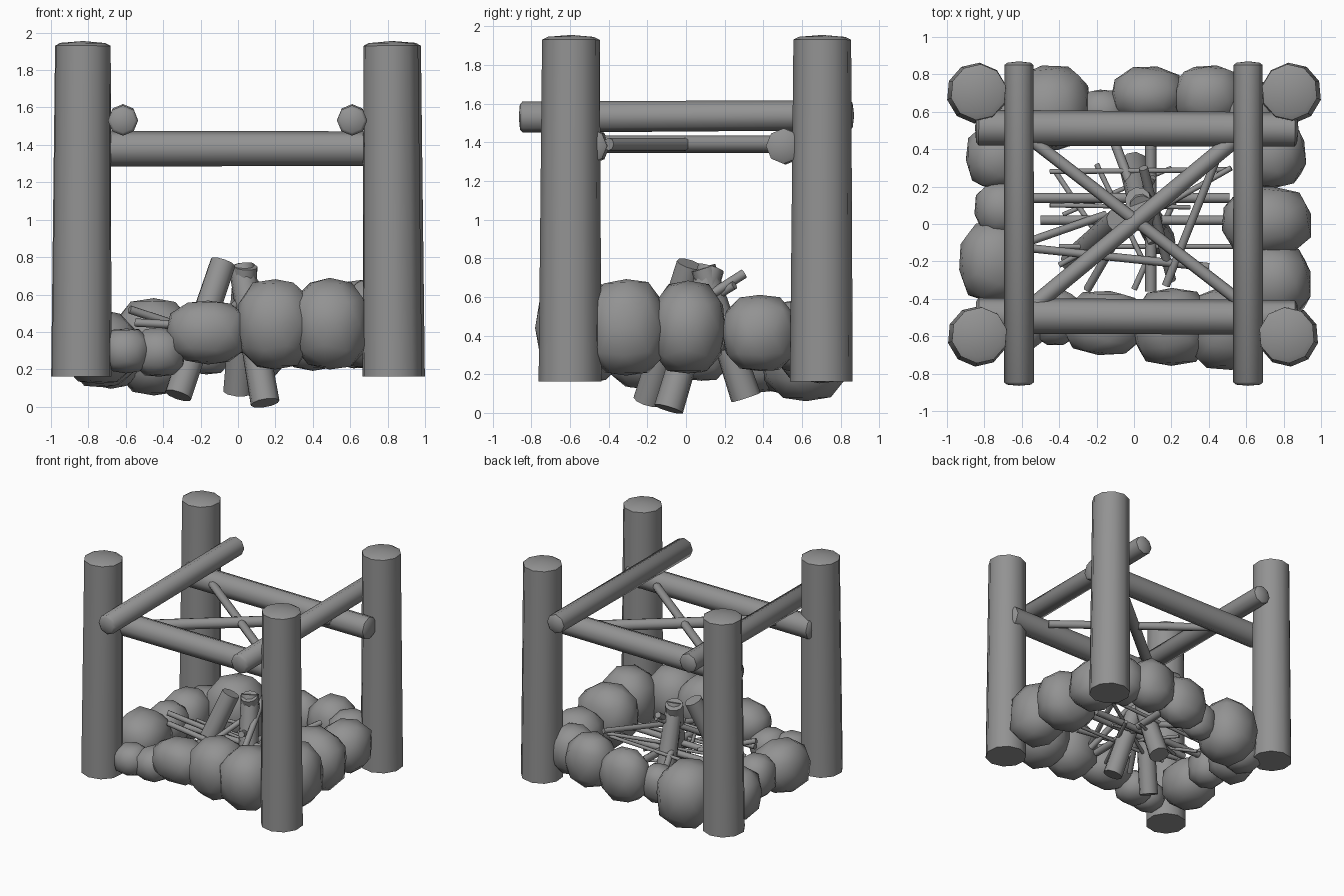
import bpy, bmesh, math, random
from mathutils import Vector, Matrix, noise

random.seed(4)

# Dark grey shared by every part
grey = bpy.data.materials.new("dark_grey")
grey.diffuse_color = (0.29, 0.29, 0.29, 1)


def finish(bm, name, angle):
    bmesh.ops.recalc_face_normals(bm, faces=bm.faces)
    me = bpy.data.meshes.new(name)
    bm.to_mesh(me)
    bm.free()
    me.materials.append(grey)
    ob = bpy.data.objects.new(name, me)
    bpy.context.collection.objects.link(ob)
    bpy.ops.object.select_all(action='DESELECT')
    bpy.context.view_layer.objects.active = ob
    ob.select_set(True)
    bpy.ops.object.shade_smooth_by_angle(angle=math.radians(angle))
    return ob


def log(name, a, b, r1, r2, sides=10, dome=0.0, foot=0.0):
    """Tapered log from a to b; dome and foot bevel the end and the start."""
    a, b = Vector(a), Vector(b)
    d = b - a
    length = d.length
    profile = [(foot, r1), (length - dome, r2)]
    if foot:
        profile.insert(0, (foot * 0.3, r1 * 0.8))
    if dome:
        profile.append((length - dome * 0.4, r2 * 0.8))
    bm = bmesh.new()
    rings = []
    for z, r in profile:
        rings.append([bm.verts.new((r * math.cos(math.tau * i / sides),
                                    r * math.sin(math.tau * i / sides), z)) for i in range(sides)])
    for lo, hi in zip(rings, rings[1:]):
        for i in range(sides):
            j = (i + 1) % sides
            bm.faces.new((lo[i], lo[j], hi[j], hi[i]))
    for ring, z in ((rings[0], 0), (rings[-1], length)):
        tip = bm.verts.new((0, 0, z))
        for i in range(sides):
            bm.faces.new((ring[i], ring[(i + 1) % sides], tip))
    rot = d.to_track_quat('Z', 'Y').to_matrix().to_4x4()
    bm.transform(Matrix.Translation(a) @ rot)
    return finish(bm, name, 50)


def rock(name, c, s):
    """Boulder: low icosphere squared off a little and jittered."""
    bm = bmesh.new()
    bmesh.ops.create_icosphere(bm, subdivisions=2, radius=1)
    bm.transform(Matrix.Rotation(random.uniform(0, 6), 4, 'Z'))
    seed = Vector(c) * 7
    for v in bm.verts:
        p = 2.7
        k = sum(abs(t) ** p for t in v.co) ** (1 / p)
        v.co *= (1.0 + 0.06 * noise.noise(v.co * 1.3 + seed)) / k
    bm.transform(Matrix.Translation(c) @ Matrix.Diagonal((*s, 1)))
    return finish(bm, name, 38)


# Corner posts
for n, (x, y) in enumerate([(-0.835, -0.6), (0.825, -0.6), (-0.84, 0.70), (0.84, 0.70)]):
    log(f"corner_post_{n}", (x, y, 0.162), (x * 0.99, y + 0.005, 1.955), 0.163, 0.15, 10, 0.025)

# Side rails (along y) resting on the cross rails (along x)
for n, x in enumerate([-0.615, 0.61]):
    log(f"side_rail_{n}", (x, -0.865, 1.53), (x, 0.87, 1.54), 0.081, 0.078, 8, 0.02, 0.02)
for n, y in enumerate([-0.49, 0.515]):
    log(f"cross_rail_{n}", (-0.85, y, 1.38), (0.88, y - 0.01, 1.38), 0.096, 0.092, 8, 0.02, 0.02)

# Diagonal braces
log("diagonal_brace_thick", (-0.53, -0.43, 1.39), (0.56, 0.47, 1.39), 0.045, 0.045, 8)
log("diagonal_brace_thin", (-0.55, 0.45, 1.39), (0.55, -0.40, 1.39), 0.033, 0.033, 8)

# Ring of stones: centre, half sizes
stones = [
    ((0.49, -0.56, 0.44), (0.21, 0.22, 0.24)), ((0.20, -0.55, 0.44), (0.21, 0.21, 0.24)),
    ((-0.16, -0.53, 0.40), (0.22, 0.17, 0.17)), ((-0.42, -0.50, 0.29), (0.14, 0.15, 0.13)),
    ((-0.60, -0.55, 0.30), (0.13, 0.13, 0.12)), ((-0.74, -0.20, 0.32), (0.20, 0.22, 0.20)),
    ((-0.70, 0.08, 0.33), (0.15, 0.15, 0.17)), ((-0.72, 0.36, 0.30), (0.18, 0.18, 0.20)),
    ((-0.45, 0.62, 0.32), (0.22, 0.23, 0.26)), ((-0.68, 0.52, 0.28), (0.17, 0.17, 0.18)),
    ((-0.17, 0.60, 0.32), (0.14, 0.12, 0.15)), ((0.08, 0.69, 0.36), (0.20, 0.15, 0.21)),
    ((0.40, 0.68, 0.40), (0.19, 0.17, 0.21)), ((0.62, 0.60, 0.40), (0.17, 0.17, 0.19)),
    ((0.73, 0.38, 0.41), (0.19, 0.19, 0.20)), ((0.71, 0.01, 0.44), (0.24, 0.19, 0.24)),
    ((0.74, -0.31, 0.44), (0.21, 0.21, 0.25)),
]
for n, (c, s) in enumerate(stones):
    rock(f"ring_stone_{n}", c, s)

# Short firewood logs leaning together
log("firewood_left", (-0.32, -0.20, 0.06), (-0.08, 0.02, 0.77), 0.075, 0.07, 10)
log("firewood_front", (0.145, -0.09, 0.02), (0.02, 0.13, 0.75), 0.078, 0.07, 10)
log("firewood_back", (0.0, 0.31, 0.08), (0.04, 0.09, 0.75), 0.08, 0.065, 10)

# Kindling sticks: start, end, radius
sticks = [
    ((-0.55, 0.14, 0.36), (0.51, 0.14, 0.36), 0.027),
    ((-0.50, 0.02, 0.38), (0.50, 0.02, 0.40), 0.026),
    ((-0.55, -0.13, 0.45), (0.40, -0.23, 0.40), 0.022),
    ((-0.45, 0.28, 0.38), (0.50, 0.29, 0.42), 0.014),
    ((-0.40, -0.12, 0.36), (0.55, -0.12, 0.36), 0.014),
    ((-0.45, 0.10, 0.42), (0.30, 0.09, 0.34), 0.012),
    ((0.09, -0.36, 0.36), (0.09, 0.45, 0.38), 0.030),
    ((0.17, -0.33, 0.40), (0.47, 0.42, 0.52), 0.022),
    ((-0.12, 0.48, 0.32), (0.10, -0.10, 0.52), 0.026),
    ((-0.25, -0.35, 0.30), (0.10, 0.25, 0.66), 0.022),
    ((0.20, -0.30, 0.34), (0.05, 0.30, 0.72), 0.025),
    ((-0.20, 0.32, 0.32), (0.05, -0.20, 0.40), 0.014),
    ((-0.42, 0.28, 0.28), (-0.20, -0.05, 0.40), 0.014),
    ((-0.40, -0.22, 0.30), (0.52, 0.30, 0.44), 0.015),
    ((-0.38, 0.05, 0.34), (0.20, 0.30, 0.30), 0.012),
    ((-0.58, -0.10, 0.52), (-0.15, 0.05, 0.38), 0.022),
    ((0.0, -0.35, 0.30), (0.25, 0.20, 0.34), 0.016),
]
for n, (a, b, r) in enumerate(sticks):
    log(f"kindling_{n}", a, b, r, r, 8)
